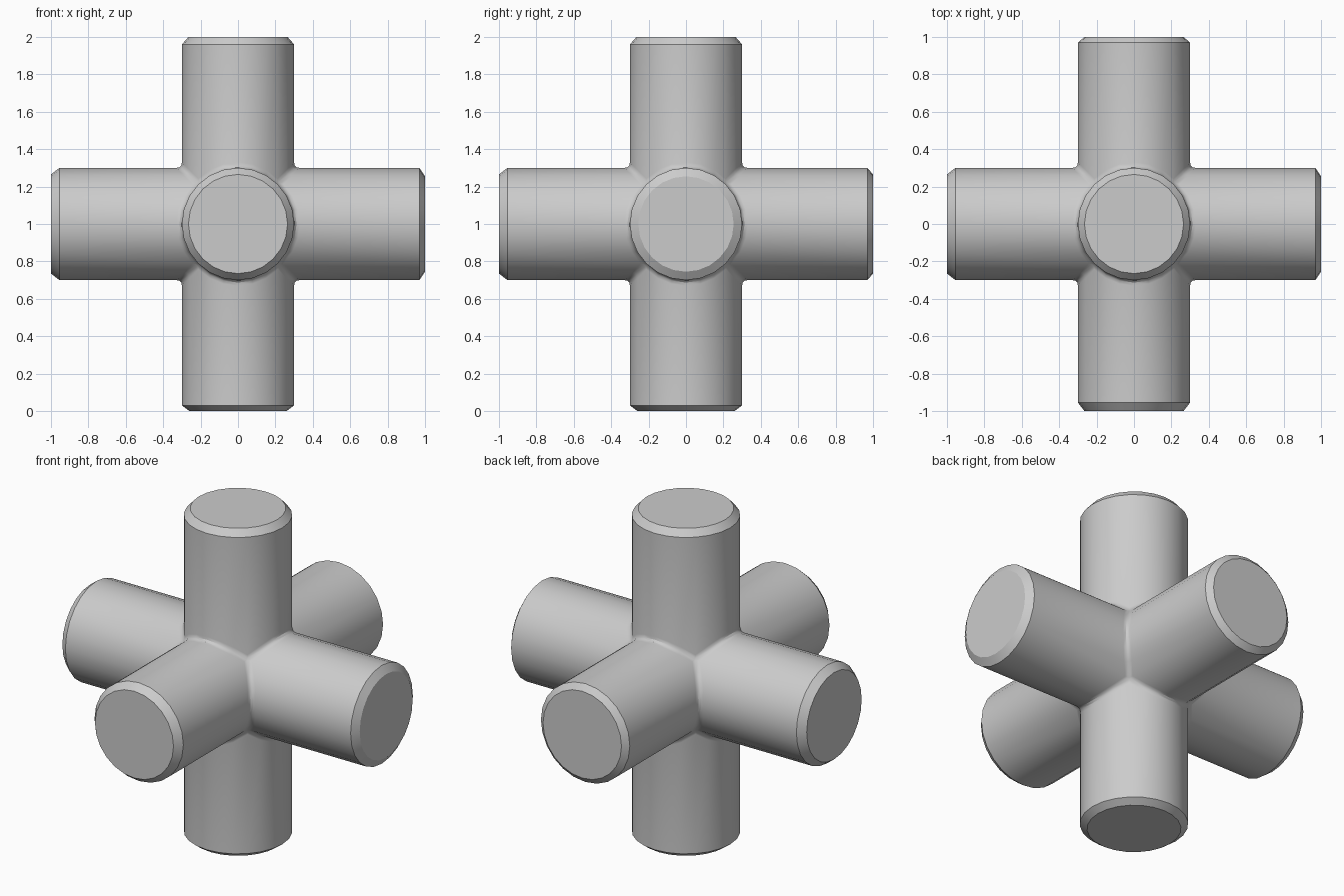
import bpy, bmesh
from math import sin, cos, pi, radians
from mathutils import Vector

cube = bpy.data.objects.get("Cube")
if cube:
    bpy.data.objects.remove(cube, do_unlink=True)

R = 0.3          # arm radius
FILLET = 0.03    # blend size where arms meet
SEG = 24         # sides per arm
STEPS = 3        # facets across each blend
CENTRE = Vector((0, 0, 1))

# Arm direction -> (end cap radius, chamfer length)
ARMS = {
    (1, 0, 0): (0.255, 0.03), (-1, 0, 0): (0.265, 0.045),
    (0, 1, 0): (0.265, 0.03), (0, -1, 0): (0.265, 0.045),
    (0, 0, 1): (0.265, 0.04), (0, 0, -1): (0.26, 0.03),
}

bm = bmesh.new()


def ring(points):
    return [bm.verts.new(CENTRE + p) for p in points]


def bridge(a, b, closed):
    n = len(a)
    for i in range(n if closed else n - 1):
        j = (i + 1) % n
        bm.faces.new((a[i], a[j], b[j], b[i]))


def add_arm(axis, cap_radius, chamfer):
    """Tube from the saddle-shaped root to a chamfered, capped end."""
    u = Vector((axis.y, axis.z, axis.x))
    v = axis.cross(u)
    angles = [2 * pi * i / SEG for i in range(SEG)]
    around = [u * cos(a) + v * sin(a) for a in angles]
    root = ring(d * R + axis * (R * max(abs(cos(a)), abs(sin(a))) + FILLET)
                for d, a in zip(around, angles))
    shoulder = ring(d * R + axis * (1 - chamfer) for d in around)
    rim = ring(d * cap_radius + axis for d in around)
    bridge(root, shoulder, True)
    bridge(shoulder, rim, True)
    bm.faces.new(rim)


def add_blend(e, f):
    """Concave strip along the seam between two neighbouring arms."""
    g = e.cross(f)
    half = SEG // 8
    rows = []
    for i in range(-half, half + 1):
        t = 2 * pi * i / SEG
        seam = (e + f) * R * cos(t) + g * R * sin(t)
        row = []
        for k in range(STEPS + 1):
            s = k / STEPS
            row.append(seam + e * FILLET * (1 - s) ** 2 + f * FILLET * s ** 2)
        rows.append(ring(row))
    for a, b in zip(rows, rows[1:]):
        bridge(a, b, False)


# Arms and the blends between them
axes = [Vector(a) for a in ARMS]
for axis, end in zip(axes, ARMS.values()):
    add_arm(axis, *end)
for i, e in enumerate(axes):
    for f in axes[i + 1:]:
        if abs(e.dot(f)) < 0.5:
            add_blend(e, f)

# Weld, then close the small corners where three arms meet
bmesh.ops.remove_doubles(bm, verts=bm.verts, dist=0.0005)
bmesh.ops.holes_fill(bm, edges=[e for e in bm.edges if e.is_boundary], sides=0)
bmesh.ops.recalc_face_normals(bm, faces=bm.faces)

mesh = bpy.data.meshes.new("six_way_joint")
bm.to_mesh(mesh)
bm.free()
joint = bpy.data.objects.new("six_way_joint", mesh)
bpy.context.collection.objects.link(joint)

# Plain grey
grey = bpy.data.materials.new("plain_grey")
grey.use_nodes = True
colour = (0.6, 0.6, 0.6, 1)
grey.diffuse_color = colour
grey.node_tree.nodes["Principled BSDF"].inputs["Base Color"].default_value = colour
mesh.materials.append(grey)

bpy.ops.object.select_all(action='DESELECT')
joint.select_set(True)
bpy.context.view_layer.objects.active = joint
bpy.ops.object.shade_smooth_by_angle(angle=radians(32))
